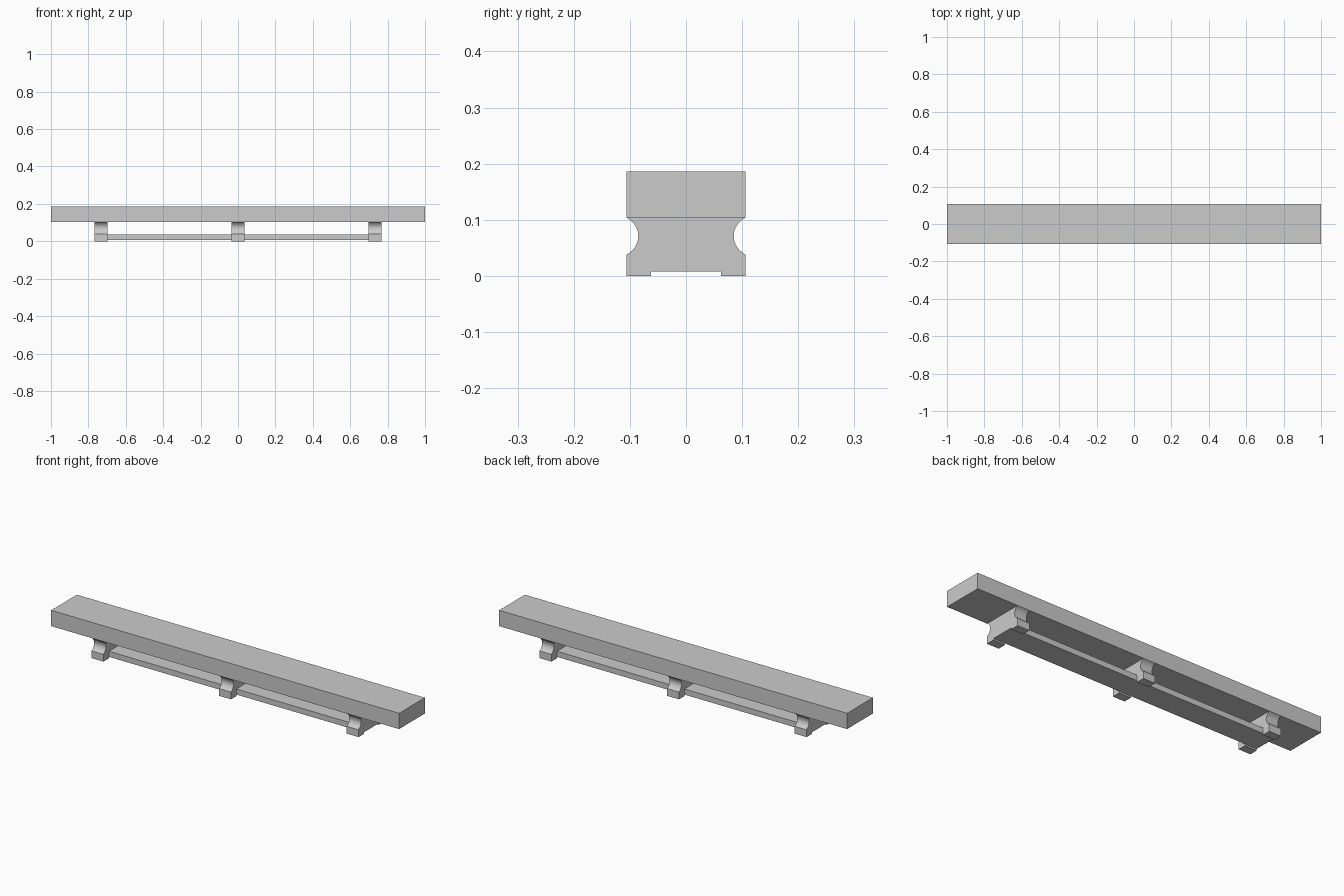
import bpy, bmesh, math

if "Cube" in bpy.data.objects:
    bpy.data.objects.remove(bpy.data.objects["Cube"])

HALF_W = 0.106      # half depth of the bench
FOOT_Z = 0.038      # top of the square feet
SEAT_Z = 0.104      # underside of the seat
NOTCH_Y, NOTCH_Z = 0.062, 0.008


def box(name, x0, x1, y0, y1, z0, z1):
    bpy.ops.mesh.primitive_cube_add(
        size=1, location=((x0 + x1) / 2, (y0 + y1) / 2, (z0 + z1) / 2))
    ob = bpy.context.object
    ob.name = name
    ob.scale = (x1 - x0, y1 - y0, z1 - z0)
    bpy.ops.object.transform_apply(location=False, rotation=False, scale=True)
    return ob


def extrude_profile(name, profile, x, width):
    """Extrude a closed (y, z) profile along x, centred on x."""
    bm = bmesh.new()
    face = bm.faces.new([bm.verts.new((-width / 2, y, z)) for y, z in profile])
    ext = bmesh.ops.extrude_face_region(bm, geom=[face])
    verts = [v for v in ext["geom"] if isinstance(v, bmesh.types.BMVert)]
    bmesh.ops.translate(bm, verts=verts, vec=(width, 0, 0))
    bmesh.ops.recalc_face_normals(bm, faces=bm.faces)
    me = bpy.data.meshes.new(name)
    bm.to_mesh(me)
    bm.free()
    ob = bpy.data.objects.new(name, me)
    bpy.context.collection.objects.link(ob)
    ob.location.x = x
    bpy.ops.object.select_all(action='DESELECT')
    ob.select_set(True)
    bpy.context.view_layer.objects.active = ob
    bpy.ops.object.shade_smooth_by_angle(angle=math.radians(30))
    return ob


# Seat slab
box("seat", -1, 1, -HALF_W, HALF_W, SEAT_Z, 0.186)

# Leg profile: square foot, scooped neck, flared top
side = [(NOTCH_Y, NOTCH_Z), (NOTCH_Y, 0), (HALF_W, 0), (HALF_W, FOOT_Z)]
steps = 12
for i in range(steps + 1):
    t = math.radians(-60 + 120 * i / steps)
    depth = 0.021 * (math.cos(t) - 0.5) / 0.5
    height = (FOOT_Z + SEAT_Z) / 2 + (SEAT_Z - FOOT_Z) / 2 * math.sin(t) / math.sin(math.radians(60))
    if i > 0:
        side.append((HALF_W - depth, height))
profile = side + [(-y, z) for y, z in reversed(side)]

for label, x in (("left", -0.733), ("middle", 0), ("right", 0.733)):
    extrude_profile(label + "_leg", profile, x, 0.068)

# Low stretcher boards between the legs
for label, s in (("left", -1), ("right", 1)):
    a, b = sorted((s * 0.034, s * 0.699))
    box(label + "_stretcher", a, b, -NOTCH_Y, NOTCH_Y, NOTCH_Z, FOOT_Z - 0.001)
